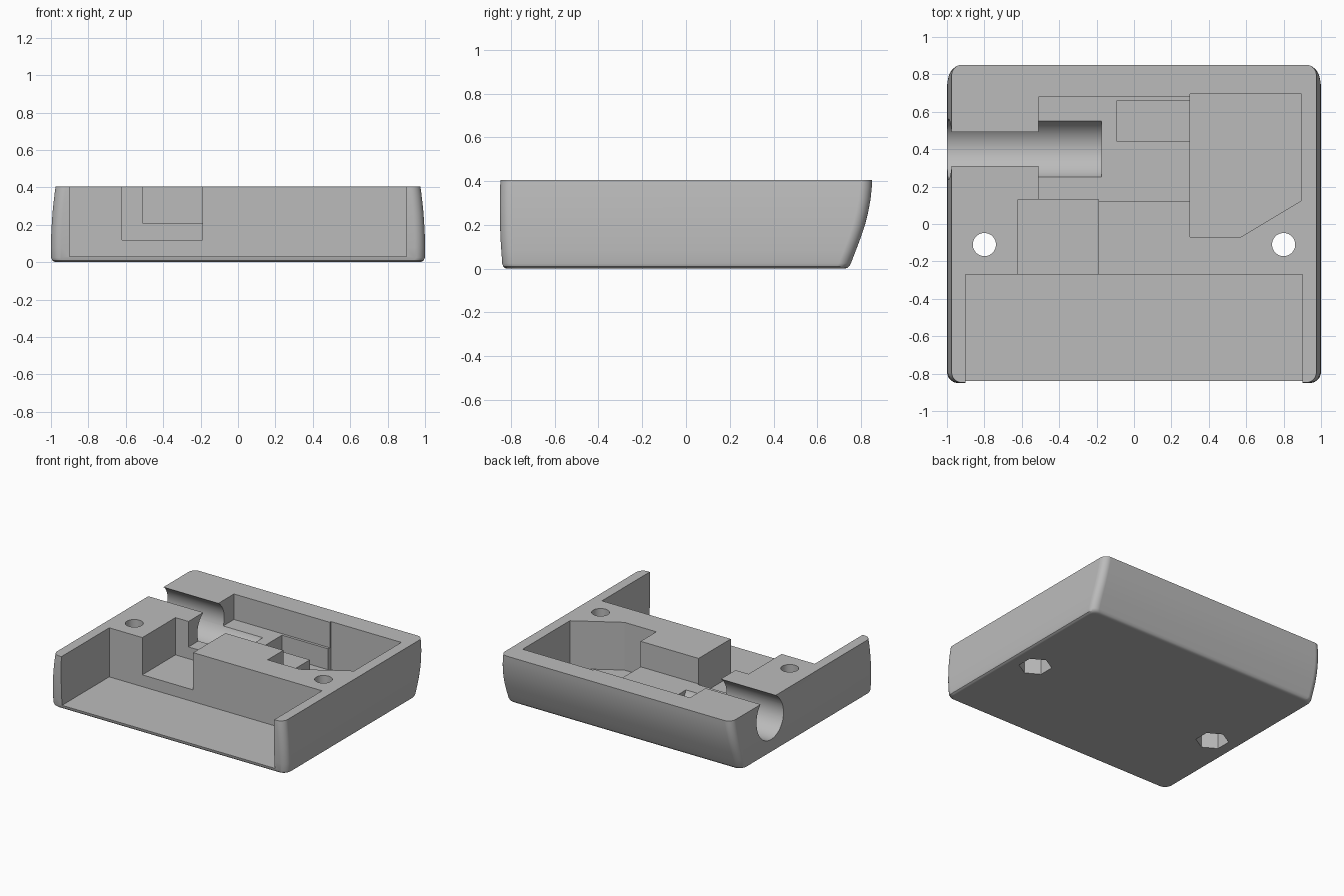
import bpy, bmesh, math

old = bpy.data.objects.get("Cube")
if old:
    bpy.data.objects.remove(old, do_unlink=True)

HEIGHT = 0.405
ABOVE = 0.7

grey = bpy.data.materials.new("plain grey")
grey.use_nodes = True
grey.diffuse_color = (0.5, 0.5, 0.5, 1)
grey.node_tree.nodes["Principled BSDF"].inputs["Base Color"].default_value = (0.5, 0.5, 0.5, 1)


def loft(name, rings):
    """Skin a stack of closed rings and cap both ends."""
    bm = bmesh.new()
    loops = [[bm.verts.new(p) for p in ring] for ring in rings]
    for a, b in zip(loops, loops[1:]):
        for i in range(len(a)):
            j = (i + 1) % len(a)
            bm.faces.new((a[i], a[j], b[j], b[i]))
    bm.faces.new(loops[0][::-1])
    bm.faces.new(loops[-1])
    bmesh.ops.recalc_face_normals(bm, faces=bm.faces)
    mesh = bpy.data.meshes.new(name)
    bm.to_mesh(mesh)
    bm.free()
    mesh.materials.append(grey)
    obj = bpy.data.objects.new(name, mesh)
    bpy.context.collection.objects.link(obj)
    return obj


def rounded_ring(z, half_x, front, back, radius, steps=8):
    corners = [(half_x, back), (-half_x, back), (-half_x, front), (half_x, front)]
    signs = [(1, 1), (-1, 1), (-1, -1), (1, -1)]
    ring = []
    for q, ((x, y), (sx, sy)) in enumerate(zip(corners, signs)):
        for k in range(steps + 1):
            a = math.pi / 2 * (q + k / steps)
            ring.append((x - sx * radius + radius * math.cos(a),
                         y - sy * radius + radius * math.sin(a), z))
    return ring


def prism(name, outline, low, high=ABOVE):
    return loft(name, [[(x, y, z) for x, y in outline] for z in (low, high)])


def box(name, x0, x1, y0, y1, floor):
    return prism(name, [(x0, y0), (x1, y0), (x1, y1), (x0, y1)], floor)


def circle(cx, cy, radius, sides, start=0.0):
    return [(cx + radius * math.cos(start + math.tau * i / sides),
             cy + radius * math.sin(start + math.tau * i / sides)) for i in range(sides)]


# Outer body: height, half width, front, back
sections = [
    (0.0, 0.970, -0.815, 0.722),
    (0.003, 0.983, -0.828, 0.735),
    (0.010, 0.993, -0.836, 0.745),
    (0.025, 0.999, -0.840, 0.754),
    (0.08, 1.0, -0.844, 0.775),
    (0.14, 0.999, -0.848, 0.798),
    (0.20, 0.996, -0.850, 0.818),
    (0.26, 0.992, -0.851, 0.833),
    (0.32, 0.986, -0.851, 0.844),
    (0.37, 0.980, -0.850, 0.849),
    (HEIGHT, 0.975, -0.848, 0.851),
]
body = loft("tray_body", [rounded_ring(*s, 0.055) for s in sections])

# Recesses
cutters = [
    box("front_bay", -0.9, 0.9, -1.2, -0.27, 0.03),
    box("front_channel", -0.62, -0.19, -0.4, 0.13, 0.12),
    box("middle_pocket", -0.51, 0.35, 0.12, 0.68, 0.21),
    box("floor_notch", -0.09, 0.35, 0.44, 0.66, 0.05),
    prism("side_pocket", [(0.30, -0.07), (0.57, -0.07), (0.895, 0.125),
                          (0.895, 0.695), (0.30, 0.695)], 0.04),
    # Round cable passage through the right wall
    loft("cable_passage", [[(x, y, z) for y, z in circle(0.4, 0.271, 0.162, 64)]
                           for x in (-1.2, -0.175)]),
]
# Screw holes with nut recesses underneath
for side in (-1, 1):
    cutters.append(prism("screw_hole", circle(side * 0.8, -0.11, 0.062, 40), -0.2))
    cutters.append(prism("nut_recess", circle(side * 0.8, -0.11, 0.115, 6, math.pi / 6), -0.2, 0.2))

bpy.ops.object.select_all(action='DESELECT')
bpy.context.view_layer.objects.active = body
body.select_set(True)
for cutter in cutters:
    cutter.hide_render = True
    mod = body.modifiers.new(cutter.name, 'BOOLEAN')
    mod.operation = 'DIFFERENCE'
    mod.solver = 'EXACT'
    mod.object = cutter
    bpy.ops.object.modifier_apply(modifier=mod.name)
    bpy.data.objects.remove(cutter, do_unlink=True)

# Smooth curved walls, crisp cut edges
bpy.ops.object.shade_smooth_by_angle(angle=math.radians(30))
normals = body.modifiers.new("even_normals", 'WEIGHTED_NORMAL')
normals.keep_sharp = True
